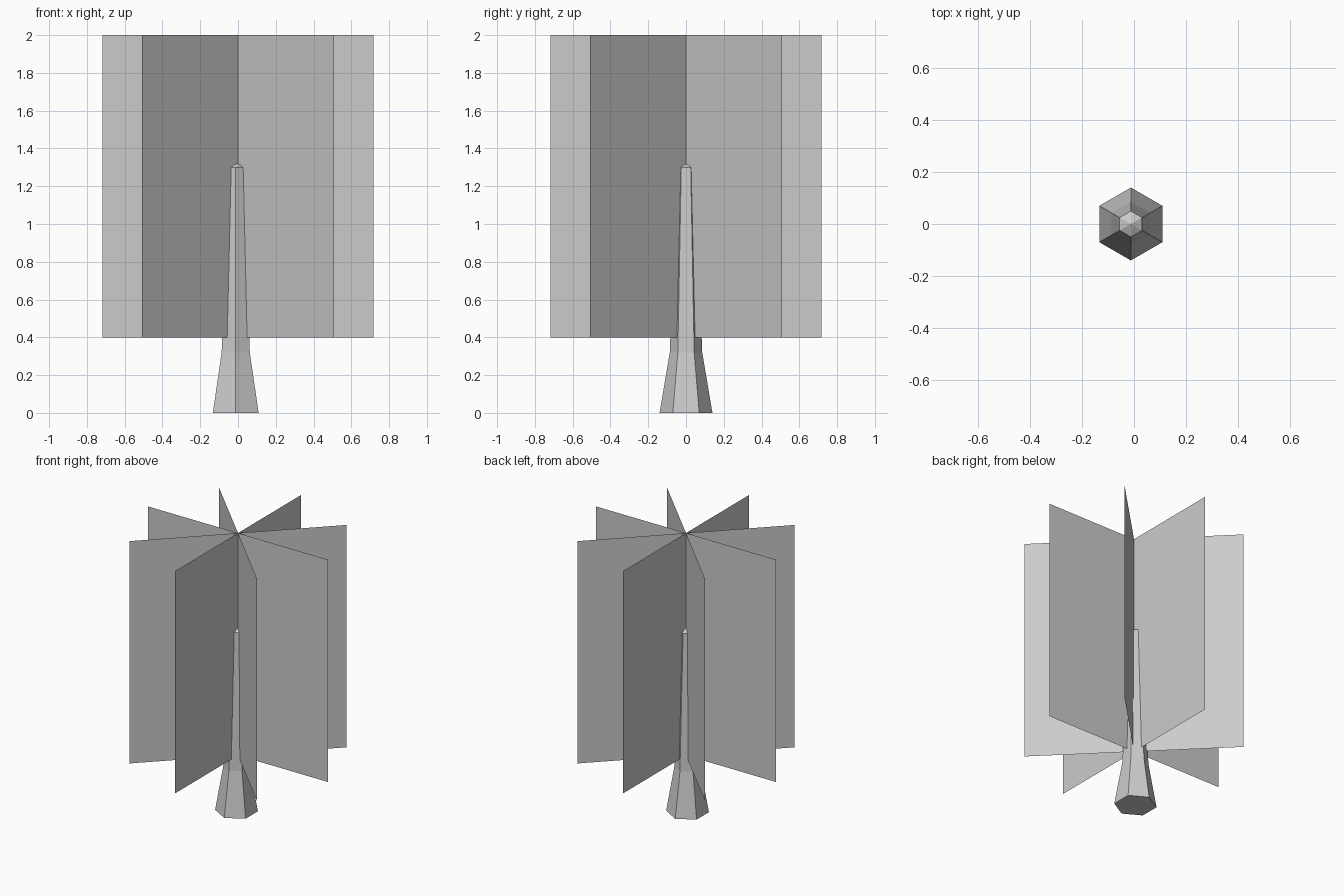
import bpy, bmesh
from math import sin, cos, pi

if "Cube" in bpy.data.objects:
    bpy.data.objects.remove(bpy.data.objects["Cube"])


def make_object(name, bm):
    mesh = bpy.data.meshes.new(name)
    bm.to_mesh(mesh)
    bm.free()
    obj = bpy.data.objects.new(name, mesh)
    bpy.context.collection.objects.link(obj)
    return obj


# Foliage: four upright cards crossing on the vertical axis
HALF_WIDTH, LOW, HIGH = 0.718, 0.4, 2.0
for i in range(4):
    a = i * pi / 4
    x, y = HALF_WIDTH * cos(a), HALF_WIDTH * sin(a)
    bm = bmesh.new()
    bm.faces.new([bm.verts.new(p) for p in
                  ((-x, -y, LOW), (x, y, LOW), (x, y, HIGH), (-x, -y, HIGH))])
    make_object(f"foliage_card_{i + 1}", bm)

# Trunk: tapered hexagonal column with a shallow pointed tip
SIDES, CENTRE_X = 6, -0.012
profile = [(0.14, 0.0), (0.086, 0.32), (0.05, 1.3)]
bm = bmesh.new()
rings = [[bm.verts.new((CENTRE_X + r * cos(pi / 2 + k * 2 * pi / SIDES),
                        r * sin(pi / 2 + k * 2 * pi / SIDES), z))
          for k in range(SIDES)] for r, z in profile]
tip = bm.verts.new((CENTRE_X, 0, 1.326))
for k in range(SIDES):
    n = (k + 1) % SIDES
    for lower, upper in zip(rings, rings[1:]):
        bm.faces.new((lower[k], lower[n], upper[n], upper[k]))
    bm.faces.new((rings[-1][k], rings[-1][n], tip))
bm.faces.new(rings[0][::-1])
make_object("trunk", bm)
